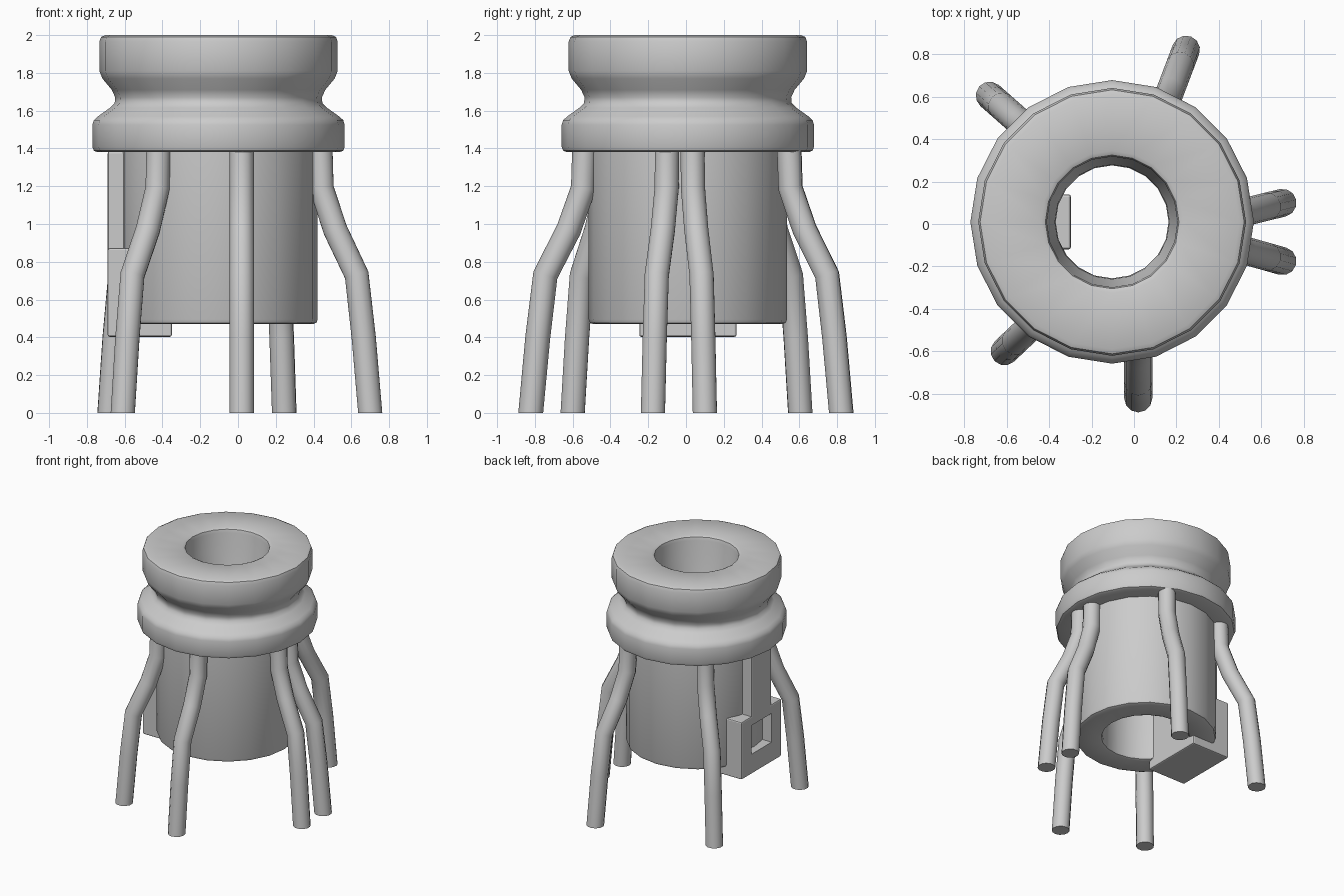
import bpy, bmesh, math
from mathutils import Vector

if "Cube" in bpy.data.objects:
    bpy.data.objects.remove(bpy.data.objects["Cube"])

CX, CY, SIDES = -0.103, 0.01, 20


def smooth(ob, angle=42):
    bpy.ops.object.select_all(action='DESELECT')
    ob.select_set(True)
    bpy.context.view_layer.objects.active = ob
    bpy.ops.object.shade_smooth_by_angle(angle=math.radians(angle))


def mesh_object(name, bm):
    bmesh.ops.recalc_face_normals(bm, faces=bm.faces)
    me = bpy.data.meshes.new(name)
    bm.to_mesh(me)
    bm.free()
    ob = bpy.data.objects.new(name, me)
    bpy.context.collection.objects.link(ob)
    return ob


def lathe(name, profile):
    """Revolve a closed (radius, z) profile around the main axis."""
    bm = bmesh.new()
    rings = []
    for i in range(SIDES):
        a = 2 * math.pi * i / SIDES
        rings.append([bm.verts.new((CX + r * math.cos(a), CY + r * math.sin(a), z))
                      for r, z in profile])
    n = len(profile)
    for i in range(SIDES):
        p, q = rings[i], rings[(i + 1) % SIDES]
        for j in range(n):
            k = (j + 1) % n
            bm.faces.new((p[j], q[j], q[k], p[k]))
    ob = mesh_object(name, bm)
    smooth(ob)
    return ob


def box(name, lo, hi, bevel=0.0):
    bm = bmesh.new()
    bmesh.ops.create_cube(bm, size=1)
    lo, hi = Vector(lo), Vector(hi)
    for v in bm.verts:
        v.co = Vector([(lo[i] + hi[i]) / 2 + v.co[i] * (hi[i] - lo[i]) for i in range(3)])
    if bevel:
        bmesh.ops.bevel(bm, geom=bm.edges[:], offset=bevel, segments=2,
                        profile=0.5, affect='EDGES')
    return mesh_object(name, bm)


def leg(name, top, foot):
    """Bent round pin; the steps give (height, share of the outward travel)."""
    steps = [(1.45, 0), (1.19, 0.03), (0.97, 0.30), (0.73, 0.73), (0.4, 0.87), (-0.02, 1)]
    cu = bpy.data.curves.new(name, 'CURVE')
    cu.dimensions = '3D'
    cu.bevel_depth = 0.066
    cu.bevel_resolution = 4
    cu.use_fill_caps = True
    sp = cu.splines.new('POLY')
    sp.points.add(len(steps) - 1)
    for pt, (z, t) in zip(sp.points, steps):
        x, y = (a + (b - a) * t for a, b in zip(top, foot))
        pt.co = (x, y, z, 1)
    ob = bpy.data.objects.new(name, cu)
    bpy.context.collection.objects.link(ob)
    bpy.ops.object.select_all(action='DESELECT')
    ob.select_set(True)
    bpy.context.view_layer.objects.active = ob
    bpy.ops.object.convert(target='MESH')
    ob = bpy.context.view_layer.objects.active
    for v in ob.data.vertices:      # flat foot on the ground
        if v.co.z < 0.05:
            v.co.z = 0
    smooth(ob)


# Hollow barrel with flange, waist and top ring
lathe("barrel", [
    # outside, bottom to top
    (0.500, 0.470), (0.518, 0.477), (0.525, 0.495), (0.525, 1.380),
    (0.640, 1.380), (0.660, 1.388), (0.668, 1.408), (0.668, 1.525),
    (0.660, 1.550), (0.638, 1.570), (0.575, 1.615), (0.550, 1.640),
    (0.547, 1.670), (0.565, 1.710), (0.615, 1.770), (0.631, 1.810),
    (0.631, 1.965), (0.622, 1.990), (0.600, 2.000),
    # inside, top to bottom
    (0.335, 2.000), (0.315, 1.990), (0.308, 1.965), (0.305, 1.820),
    (0.270, 1.710), (0.266, 1.640), (0.290, 1.590), (0.320, 1.550),
    (0.320, 0.495), (0.328, 0.477), (0.346, 0.470)])

# Key strip running down the side, passing through the wall
box("key_strip", (-0.69, CY - 0.13, 0.80), (-0.297, CY + 0.13, 1.385), 0.012)

# Clip block with a square window
block = box("clip_block", (-0.69, CY - 0.257, 0.403), (-0.35, CY + 0.257, 0.872), 0.01)
cutter = box("window_cutter", (-0.8, CY - 0.13, 0.565), (-0.58, CY + 0.13, 0.80))
cutter.hide_render = True
cutter.hide_viewport = True
cut = block.modifiers.new("window", 'BOOLEAN')
cut.object = cutter
cut.operation = 'DIFFERENCE'
cut.solver = 'EXACT'

# Six splayed legs: (top xy, foot xy)
legs = {
    "front_leg": ((0.02, -0.535), (0.02, -0.822)),
    "front_left_leg": ((-0.42, -0.42), (-0.61, -0.60)),
    "back_left_leg": ((-0.47, 0.42), (-0.68, 0.605)),
    "back_leg": ((0.14, 0.545), (0.245, 0.822)),
    "right_leg_front": ((0.435, -0.10), (0.70, -0.175)),
    "right_leg_back": ((0.435, 0.035), (0.70, 0.10)),
}
for name, (top, foot) in legs.items():
    leg(name, top, foot)
